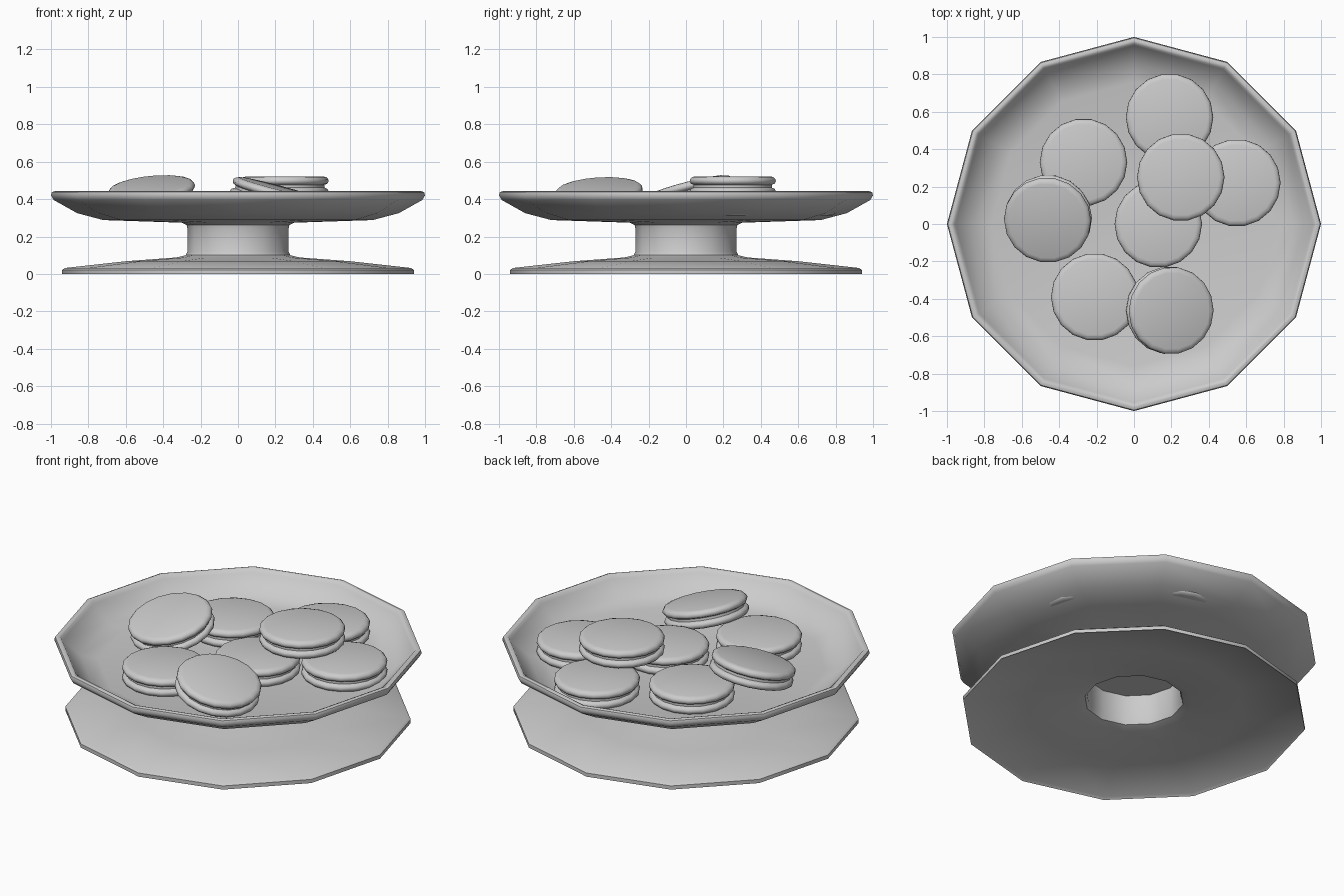
import bpy, bmesh, math
from mathutils import Vector, Matrix

cube = bpy.data.objects.get("Cube")
if cube:
    bpy.data.objects.remove(cube, do_unlink=True)

# Single plain grey for everything
grey = bpy.data.materials.new("plain_grey")
grey.use_nodes = True
grey.diffuse_color = (0.6, 0.6, 0.6, 1)
grey.node_tree.nodes["Principled BSDF"].inputs["Base Color"].default_value = grey.diffuse_color


def lathe(name, profile, sides, angle):
    """Revolve a profile of (radius, height) around z, smooth shaded."""
    bm = bmesh.new()
    points = [bm.verts.new((r, 0, z)) for r, z in profile]
    edges = [bm.edges.new(pair) for pair in zip(points, points[1:])]
    bmesh.ops.spin(bm, geom=points + edges, cent=(0, 0, 0), axis=(0, 0, 1),
                   angle=math.tau, steps=sides, use_merge=True)
    bmesh.ops.remove_doubles(bm, verts=bm.verts, dist=0.0001)
    bmesh.ops.recalc_face_normals(bm, faces=bm.faces)
    mesh = bpy.data.meshes.new(name)
    bm.to_mesh(mesh)
    bm.free()
    mesh.materials.append(grey)
    obj = bpy.data.objects.new(name, mesh)
    bpy.context.collection.objects.link(obj)
    bpy.ops.object.select_all(action='DESELECT')
    obj.select_set(True)
    bpy.context.view_layer.objects.active = obj
    bpy.ops.object.shade_smooth_by_angle(angle=math.radians(angle))
    return obj


# Footed stand: dished plate, stem and hollow flared foot in one shell
stand_profile = [
    (0, 0.31), (0.76, 0.315), (0.86, 0.335), (0.955, 0.42), (0.965, 0.437),
    (0.98, 0.443), (0.995, 0.437), (1.0, 0.42), (0.985, 0.395), (0.86, 0.325),
    (0.72, 0.288), (0.3, 0.274), (0.275, 0.262), (0.27, 0.24),
    (0.27, 0.12), (0.28, 0.1), (0.33, 0.088), (0.6, 0.068), (0.925, 0.032),
    (0.94, 0.022), (0.94, 0), (0.925, 0.012), (0.6, 0.052), (0.32, 0.075),
    (0.27, 0.09), (0.26, 0.12), (0.26, 0.265), (0, 0.265),
]
lathe("cake_stand", stand_profile, 12, 50)

# Sandwich biscuit: two rounded shells around a recessed filling
half = [(0, 0.053), (0.205, 0.053), (0.222, 0.048), (0.232, 0.038), (0.234, 0.026),
        (0.228, 0.014), (0.218, 0.01), (0.212, 0.007)]
biscuit_profile = half + [(r, -z) for r, z in reversed(half)]

# Position of each biscuit's top centre and its slope along x and y
biscuits = [
    (0.13, 0.0, 0.416, 0, 0), (0.19, 0.57, 0.416, 0, 0), (0.55, 0.22, 0.416, 0, 0),
    (-0.27, 0.33, 0.416, 0, 0), (-0.21, -0.39, 0.416, 0, 0), (0.25, 0.25, 0.522, 0, 0),
    (-0.465, 0.015, 0.475, 0.1, 0.25), (0.205, -0.465, 0.465, -0.26, 0.06),
]
for i, (x, y, z, slope_x, slope_y) in enumerate(biscuits, 1):
    biscuit = lathe(f"biscuit_{i}", biscuit_profile, 18, 50)
    normal = Vector((-slope_x, -slope_y, 1)).normalized()
    turn = Vector((0, 0, 1)).rotation_difference(normal).to_matrix().to_4x4()
    biscuit.matrix_world = Matrix.Translation(Vector((x, y, z)) - normal * 0.053) @ turn
